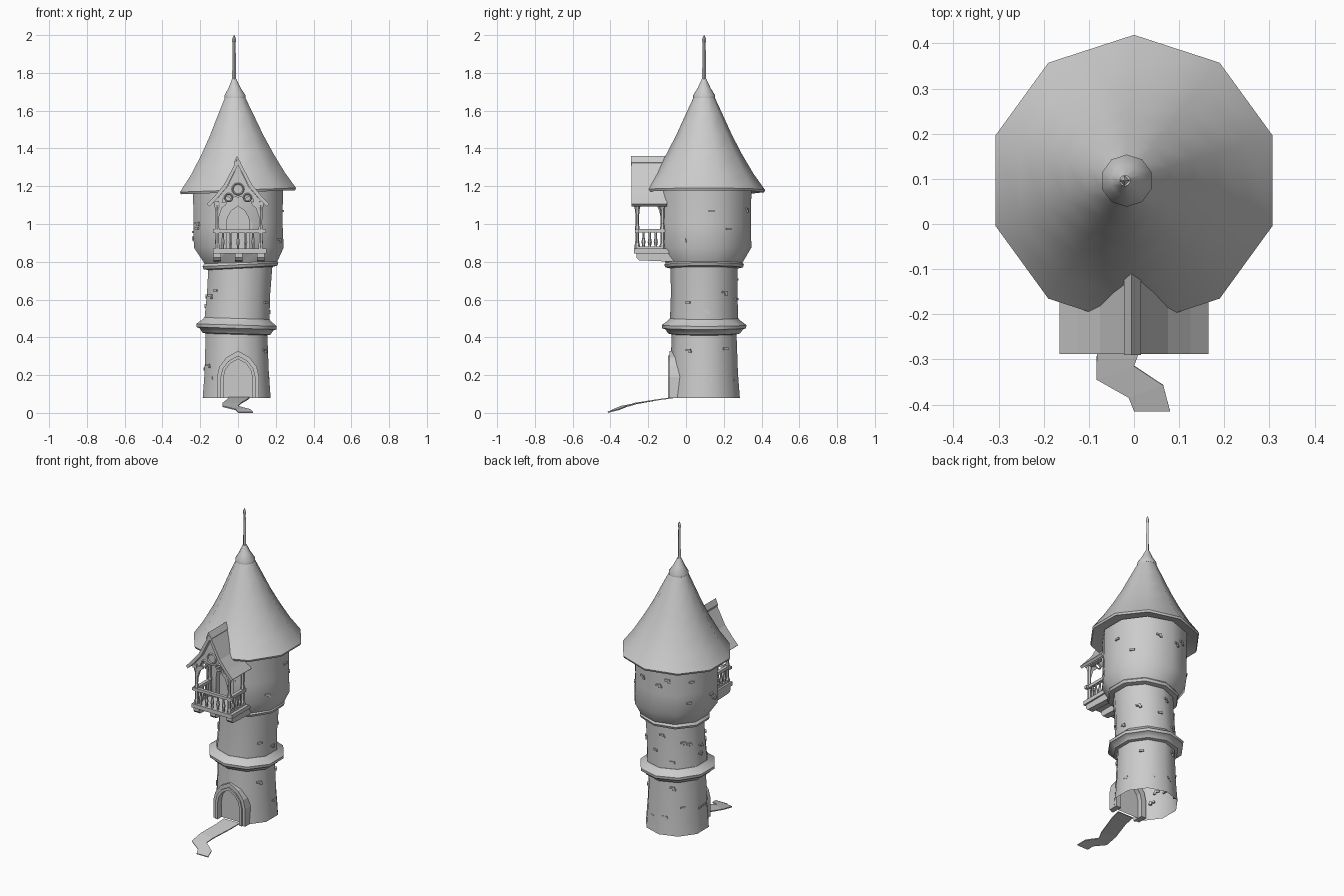
import bpy, bmesh, math, random
from mathutils import Matrix, Vector

if "Cube" in bpy.data.objects:
    bpy.data.objects.remove(bpy.data.objects["Cube"])

CY = 0.096          # tower axis in y
random.seed(4)


def finish(name, bm, smooth=0):
    bmesh.ops.recalc_face_normals(bm, faces=bm.faces[:])
    me = bpy.data.meshes.new(name)
    bm.to_mesh(me)
    bm.free()
    ob = bpy.data.objects.new(name, me)
    bpy.context.collection.objects.link(ob)
    if smooth:
        bpy.ops.object.select_all(action='DESELECT')
        bpy.context.view_layer.objects.active = ob
        ob.select_set(True)
        bpy.ops.object.shade_smooth_by_angle(angle=math.radians(smooth))
    return ob


def loft(name, rings, n=10, caps=True, tilt=0.0, smooth=40):
    """Stack of n-sided rings (radius, centre x, z), a corner pointing to +y."""
    bm = bmesh.new()
    loops = []
    for r, cx, z in rings:
        lp = []
        for i in range(n):
            a = math.pi / 2 + 2 * math.pi * i / n
            x = r * math.cos(a)
            lp.append(bm.verts.new((cx + x, CY + r * math.sin(a), z + tilt * x)))
        loops.append(lp)
    for a, b in zip(loops, loops[1:]):
        for i in range(n):
            j = (i + 1) % n
            bm.faces.new((a[i], a[j], b[j], b[i]))
    if caps:
        bm.faces.new(loops[0])
        bm.faces.new(loops[-1])
    return finish(name, bm, smooth)


def prism(name, pts, y0, y1):
    """Polygon in xz extruded from y0 to y1."""
    bm = bmesh.new()
    f = bm.faces.new([bm.verts.new((x, y0, z)) for x, z in pts])
    new = bmesh.ops.extrude_face_region(bm, geom=[f])['geom']
    bmesh.ops.translate(bm, vec=(0, y1 - y0, 0),
                        verts=[v for v in new if isinstance(v, bmesh.types.BMVert)])
    return finish(name, bm)


def box(name, x0, x1, y0, y1, z0, z1):
    return prism(name, [(x0, z0), (x1, z0), (x1, z1), (x0, z1)], y0, y1)


def turned(name, x, y, profile, n=6):
    ob = loft(name, [(r, 0, z) for r, z in profile], n, smooth=0)
    ob.location = (x, y - CY, 0)
    return ob


def mirror(pts):
    """Right half, foot to peak -> full outline, right to left."""
    return pts + [(-x, z) for x, z in reversed(pts) if x > 1e-6]


def arch(w, z0, zs, zp):
    h = zp - zs
    return mirror([(w, z0), (w, zs), (.88 * w, zs + .4 * h), (.55 * w, zs + .75 * h), (0, zp)])


def doorway(wall, label, w, z0, zs, zp, depth, front, t):
    """Recessed pointed door cut in the wall, plus a raised frame."""
    cut = prism(label + '_cutter', arch(w, z0 - .01, zs, zp), -0.4, depth)
    cut.hide_render = True
    m = wall.modifiers.new('door', 'BOOLEAN')
    m.operation, m.solver, m.object = 'DIFFERENCE', 'EXACT', cut
    bpy.context.view_layer.objects.active = wall
    bpy.ops.object.modifier_apply(modifier=m.name)
    bpy.data.objects.remove(cut)
    outer = arch(w + t, z0, zs, zp + t * 1.2)
    inner = arch(w, z0, zs, zp)
    prism(label + '_frame', outer + inner[::-1], front, depth + .03)
    outer = arch(w + t * .45, z0, zs, zp + t * .5)
    prism(label + '_inner_frame', outer + inner[::-1], front - .008, depth)


# Tower walls and stone rings
low = loft('lower_wall', [(.189, -.007, .08), (.179, -.007, .21), (.171, -.008, .43)])
doorway(low, 'door', .076, .08, .19, .285, -.055, -.088, .036)
bm = bmesh.new()
bm.from_mesh(low.data)
bm.normal_update()
bmesh.ops.delete(bm, geom=[f for f in bm.faces if f.normal.z < -.9 and f.calc_center_median().z < .085],
                 context='FACES')
bm.to_mesh(low.data)
bm.free()
loft('lower_ring', [(.17, -.008, .415), (.19, -.008, .42), (.205, -.008, .442), (.222, -.008, .448),
                    (.224, -.008, .465), (.19, -.006, .49), (.182, -.006, .5)], tilt=-.03)
loft('middle_wall', [(.181, -.006, .49), (.176, .003, .63), (.178, .013, .78)])
loft('upper_ring', [(.18, .013, .765), (.205, .013, .77), (.211, .013, .785), (.2, .013, .8)], tilt=.05)
up = loft('upper_wall', [(.2, .013, .79), (.25, .004, .875), (.248, 0, 1.0), (.25, 0, 1.185)])
doorway(up, 'balcony_door', .062, .87, 1.0, 1.095, -.095, -.122, .026)

# Conical roof, finial and spire
loft('roof', [(.24, 0, 1.19), (.318, 0, 1.168), (.323, 0, 1.18), (.262, -.002, 1.265), (.2, -.005, 1.37),
              (.148, -.009, 1.47), (.098, -.013, 1.58), (.056, -.016, 1.67)], tilt=.035)
loft('finial', [(.045, -.016, 1.66), (.058, -.016, 1.668), (.058, -.016, 1.682), (.034, -.018, 1.72),
                (.012, -.02, 1.768)])
loft('spire', [(.011, -.02, 1.755), (.008, -.021, 1.96), (.011, -.021, 1.968), (.011, -.021, 1.98),
               (.001, -.021, 2.0)], 4, smooth=0)

# Winding path
rows = [(-.05, .06, -.07, -.07, .083), (-.055, .05, -.14, -.14, .074), (-.082, .015, -.26, -.275, .053),
        (-.083, 0, -.345, -.315, .037), (-.012, .065, -.385, -.358, .02), (0, .08, -.415, -.415, .006)]
bm = bmesh.new()
vs = [(bm.verts.new((l, yl, z)), bm.verts.new((r, yr, z))) for l, r, yl, yr, z in rows]
for a, b in zip(vs, vs[1:]):
    bm.faces.new((a[0], b[0], b[1], a[1]))
path = finish('path', bm)
path.modifiers.new('thickness', 'SOLIDIFY').thickness = .006

# Balcony floor and support beams
box('balcony_floor', -.133, .15, -.275, -.09, .845, .87)
for x in (-.11, 0.005, .12):
    side = [(-.262, .845), (-.262, .822), (-.25, .808), (-.07, .8), (-.07, .845)]
    beam = prism('support_beam', side, x - .02, x + .02)
    beam.data.transform(Matrix(((0, 1, 0, 0), (1, 0, 0, 0), (0, 0, 1, 0), (0, 0, 0, 1))))
    beam.data.flip_normals()

# Balcony posts, rails and balusters
POST = [(.014, .868), (.014, .89), (.01, .9), (.01, .96), (.013, .975), (.009, 1.0), (.011, 1.07),
        (.016, 1.09), (.016, 1.115)]
BAL = [(.007, .868), (.007, .885), (.011, .905), (.006, .93), (.006, .957)]
for s in (-1, 1):
    turned('corner_post', s * .115 + .005, -.258, POST)
    turned('wall_post', s * .115 + .005, -.125, POST)
    x = s * .118 + .005
    box('side_rail', x - .01, x + .01, -.268, -.11, .955, .974)
    box('side_foot_rail', x - .008, x + .008, -.265, -.11, .87, .882)
    box('eave_beam', x - .013, x + .013, -.275, -.1, 1.1, 1.122)
    for y in (-.225, -.192, -.16):
        turned('side_baluster', x, y, BAL)
    # curved brace from post to gable
    prism('post_brace', [(s * px + .005, pz) for px, pz in
                         ((.108, 1.03), (.108, 1.11), (.062, 1.12), (.07, 1.1), (.09, 1.085))], -.266, -.25)
box('front_rail', -.133, .147, -.27, -.25, .953, .97)
for i in range(5):
    turned('front_baluster', .0 + (i - 2) * .04, -.258, BAL)

# Balcony gable roof with ridge cap and decorated gable
slope = [(.165, 1.105), (.125, 1.147), (.075, 1.207), (.03, 1.292), (0, 1.35)]
under = [(.152, 1.093), (.112, 1.133), (.06, 1.195), (.018, 1.278), (0, 1.312)]
prism('balcony_roof', mirror(slope) + mirror(under)[::-1], -.288, -.1)
prism('ridge_cap', [(-.022, 1.325), (-.018, 1.31), (-.006, 1.343), (.01, 1.31), (.016, 1.325), (-.006, 1.36)],
      -.29, -.09)
prism('gable_panel', mirror([(.085, 1.112), (.078, 1.135), (.055, 1.145), (.035, 1.13), (.018, 1.145), (0, 1.14)])
      + [(-.14, 1.112), (-.105, 1.14), (-.055, 1.2), (0, 1.315), (.055, 1.2), (.105, 1.14), (.14, 1.112)],
      -.262, -.246)
for x, z, r in ((0, 1.185, .029), (-.05, 1.14, .02), (.05, 1.14, .02)):
    bpy.ops.mesh.primitive_torus_add(major_segments=14, minor_segments=4, major_radius=r, minor_radius=.005,
                                     location=(x, -.262, z), rotation=(math.pi / 2, 0, 0))
    bpy.context.object.name = 'gable_ring'

# Loose bricks standing out of the walls
bm = bmesh.new()
for r, z0, z1, count in ((.175, .13, .39, 14), (.177, .53, .74, 14), (.249, .9, 1.13, 16)):
    for i in range(count):
        k = i % 10
        if k in (4, 5):                      # skip the two door sides
            continue
        a = math.pi / 2 + math.radians(18 + 36 * k)
        z = random.uniform(z0, z1)
        off = random.uniform(-.55, .55) * r * math.sin(math.pi / 10)
        lean = -.006 + .02 * (z - .5) / .27 if r == .177 else -.007 if r < .2 else 0
        frame = Matrix.Translation((lean, CY, z)) @ Matrix.Rotation(a, 4, 'Z')
        for dy, dz, w in ((0, 0, .03), (.012, -.011, .016))[:random.choice((1, 2, 2))]:
            loc = Matrix.Translation((r * math.cos(math.pi / 10) + .001, off + dy, dz))
            bmesh.ops.create_cube(bm, size=1, matrix=frame @ loc @ Matrix.Diagonal((.014, w, .011, 1)))
finish('wall_bricks', bm)
